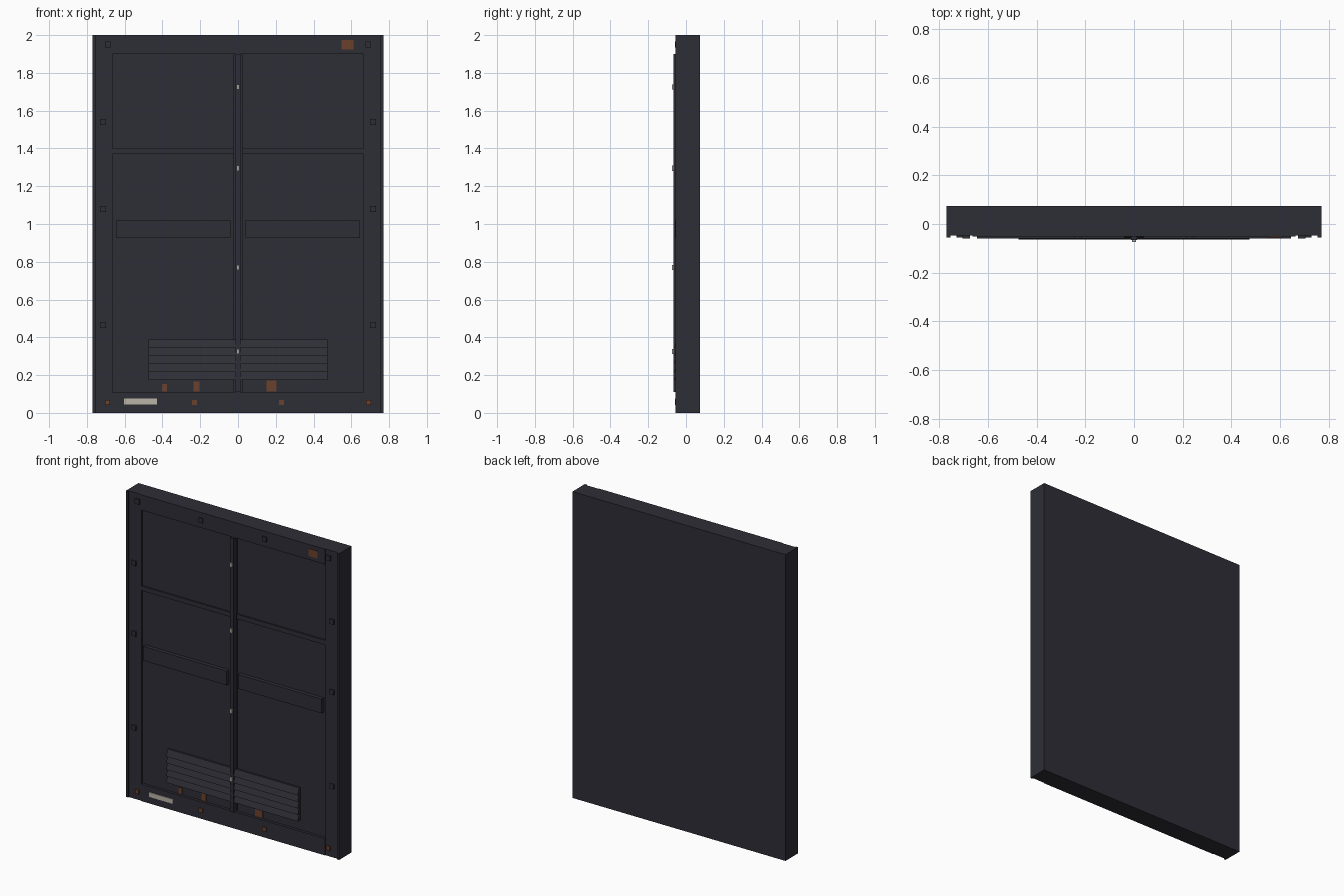
import bpy, bmesh

if "Cube" in bpy.data.objects:
    bpy.data.objects.remove(bpy.data.objects["Cube"])


def material(name, rgb):
    m = bpy.data.materials.new(name)
    m.diffuse_color = (*rgb, 1)
    m.use_nodes = True
    m.node_tree.nodes["Principled BSDF"].inputs["Base Color"].default_value = m.diffuse_color
    return m


STEEL = material("dark steel", (0.027, 0.027, 0.037))
RUST = material("rust", (0.145, 0.052, 0.025))
CREAM = material("cream label", (0.50, 0.46, 0.39))
GREY = material("light grey metal", (0.40, 0.38, 0.36))


def finish(name, bm, mat):
    bmesh.ops.recalc_face_normals(bm, faces=bm.faces)
    me = bpy.data.meshes.new(name)
    bm.to_mesh(me)
    bm.free()
    me.materials.append(mat)
    ob = bpy.data.objects.new(name, me)
    bpy.context.collection.objects.link(ob)
    return ob


def box(name, x0, x1, y0, y1, z0, z1, mat=STEEL):
    bm = bmesh.new()
    bmesh.ops.create_cube(bm, size=1)
    for v in bm.verts:
        v.co = ((x0 + x1) / 2 + v.co.x * (x1 - x0),
                (y0 + y1) / 2 + v.co.y * (y1 - y0),
                (z0 + z1) / 2 + v.co.z * (z1 - z0))
    return finish(name, bm, mat)


def plate(name, x, z, w, h, front, mat, back):
    return box(name, x - w / 2, x + w / 2, front, back, z - h / 2, z + h / 2, mat)


W, BACK, FRONT, PANEL = 0.77, 0.073, -0.048, -0.034
OPEN_X, OPEN_Z0, OPEN_Z1 = 0.665, 0.11, 1.90

# Backing slab and surrounding frame
box("backing_slab", -W, W, -0.026, BACK, 0, 2)
box("top_rail", -OPEN_X, OPEN_X, -0.052, -0.026, OPEN_Z1, 2)
box("bottom_rail", -OPEN_X, OPEN_X, -0.052, -0.026, 0, OPEN_Z0)

for side, s in (("left", -1), ("right", 1)):
    def span(a, b):
        return sorted((s * a, s * b))
    box(side + "_stile", *span(OPEN_X, W), FRONT, -0.026, 0, 2)
    box(side + "_edge_strip", *span(0.755, W), -0.056, FRONT, 0, 2)
    # Recessed door leaf, with a cross bar and a raised push rail
    box(side + "_upper_panel", *span(0.02, OPEN_X), PANEL, -0.026, 1.40, OPEN_Z1)
    box(side + "_lower_panel", *span(0.02, OPEN_X), PANEL, -0.026, OPEN_Z0, 1.37)
    box(side + "_cross_bar", *span(0.02, OPEN_X), -0.044, -0.026, 1.37, 1.40)
    box(side + "_push_rail", *span(0.04, 0.645), -0.059, PANEL, 0.925, 1.018)
    # Bolts down the stile
    for z in (0.465, 1.08, 1.54):
        plate(side + "_bolt", s * 0.715, z, 0.03, 0.032, -0.056, STEEL, FRONT)

# Centre post with hinge pins
box("centre_post", -0.012, 0.012, -0.065, -0.026, OPEN_Z0, OPEN_Z1)
for z in (0.325, 0.77, 1.295, 1.725):
    plate("hinge_pin", 0, z, 0.018, 0.028, -0.073, GREY, -0.06)

# Louvre vent: sawtooth profile extruded across the door
Z0, Z1, SLATS = 0.175, 0.388, 5
step = (Z1 - Z0) / SLATS
profile = [(PANEL, Z0)]
for i in range(SLATS):
    profile += [(-0.063, Z0 + i * step), (-0.047, Z0 + (i + 1) * step)]
profile.append((PANEL, Z1))
bm = bmesh.new()
face = bm.faces.new([bm.verts.new((-0.475, y, z)) for y, z in profile])
ext = bmesh.ops.extrude_face_region(bm, geom=[face])["geom"]
bmesh.ops.translate(bm, vec=(0.95, 0, 0),
                    verts=[g for g in ext if isinstance(g, bmesh.types.BMVert)])
finish("louvre_vent", bm, STEEL)

# Bolts along the top and rusted bolts along the bottom
for x in (-0.69, -0.23, 0.23, 0.69):
    plate("top_bolt", x, 1.95, 0.03, 0.032, -0.059, STEEL, FRONT)
    plate("bottom_bolt", x, 0.056, 0.027, 0.027, -0.059, RUST, FRONT)

# Rust patches and label
plate("rust_patch_top", 0.58, 1.949, 0.065, 0.048, -0.055, RUST, -0.051)
for x, z, w, h in ((-0.39, 0.134, 0.027, 0.04),
                   (-0.22, 0.14, 0.033, 0.052),
                   (0.177, 0.142, 0.054, 0.058)):
    plate("rust_patch_low", x, z, w, h, -0.038, RUST, -0.033)
plate("label_plate", -0.517, 0.06, 0.175, 0.03, -0.057, CREAM, -0.051)
